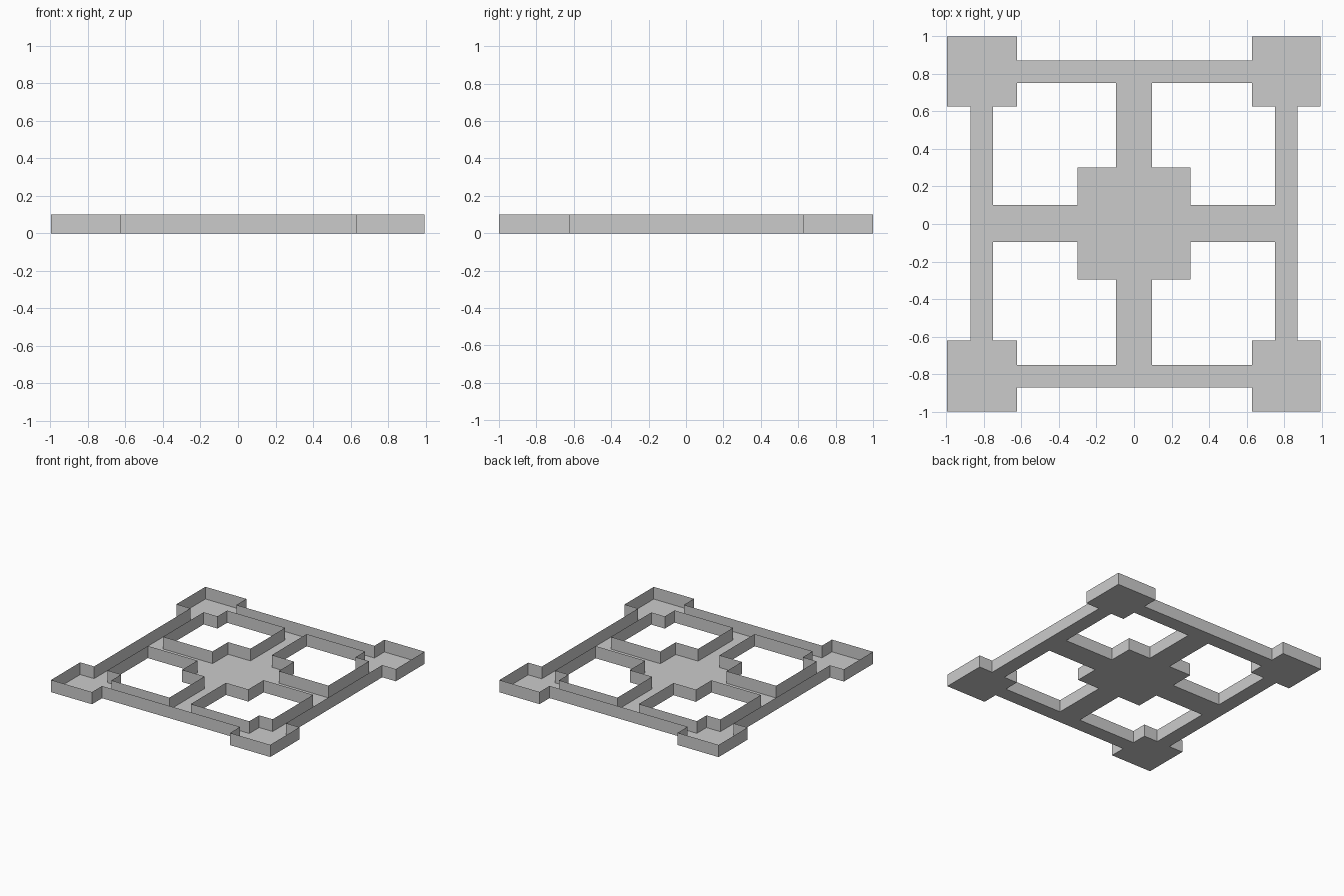
import bpy, bmesh

if "Cube" in bpy.data.objects:
    bpy.data.objects.remove(bpy.data.objects["Cube"])

HEIGHT = 0.1

# Plan of the frame as overlapping rectangles: x0, x1, y0, y1
corner_pads = [(x0, x1, y0, y1)
               for x0, x1 in ((-0.996, -0.624), (0.628, 0.993))
               for y0, y1 in ((-1.0, -0.622), (0.626, 1.0))]
rails = []
for a, b in ((-0.87, -0.75), (0.75, 0.87)):
    rails += [(a, b, -0.8, 0.8), (-0.8, 0.8, a, b)]
cross = [(-0.097, 0.097, -0.8, 0.8), (-0.8, 0.8, -0.097, 0.1)]
centre_pad = [(-0.3, 0.3, -0.295, 0.3)]
plan = corner_pads + rails + cross + centre_pad

xs = sorted({v for r in plan for v in r[:2]})
ys = sorted({v for r in plan for v in r[2:]})


def covered(x, y):
    return any(r[0] < x < r[1] and r[2] < y < r[3] for r in plan)


bm = bmesh.new()
grid = {(i, j): bm.verts.new((x, y, 0))
        for i, x in enumerate(xs) for j, y in enumerate(ys)}

# Floor: union of the plan rectangles, facing down
for i in range(len(xs) - 1):
    for j in range(len(ys) - 1):
        if covered((xs[i] + xs[i + 1]) / 2, (ys[j] + ys[j + 1]) / 2):
            bm.faces.new([grid[i, j], grid[i, j + 1],
                          grid[i + 1, j + 1], grid[i + 1, j]])
bmesh.ops.delete(bm, geom=[v for v in bm.verts if not v.link_faces],
                 context='VERTS')

# Thin upright walls around the outline and the four openings; top stays open
rim = [(e.link_loops[0].vert, e.link_loops[0].link_loop_next.vert)
       for e in bm.edges if e.is_boundary]
tops = {v: bm.verts.new((v.co.x, v.co.y, HEIGHT)) for pair in rim for v in pair}
for a, b in rim:
    bm.faces.new([b, a, tops[a], tops[b]])

# Merge flat neighbours into clean faces
bmesh.ops.dissolve_limit(bm, angle_limit=0.01, verts=bm.verts[:],
                         edges=bm.edges[:])

mesh = bpy.data.meshes.new("open_lattice_tray")
bm.to_mesh(mesh)
bm.free()
tray = bpy.data.objects.new("open_lattice_tray", mesh)
bpy.context.collection.objects.link(tray)
